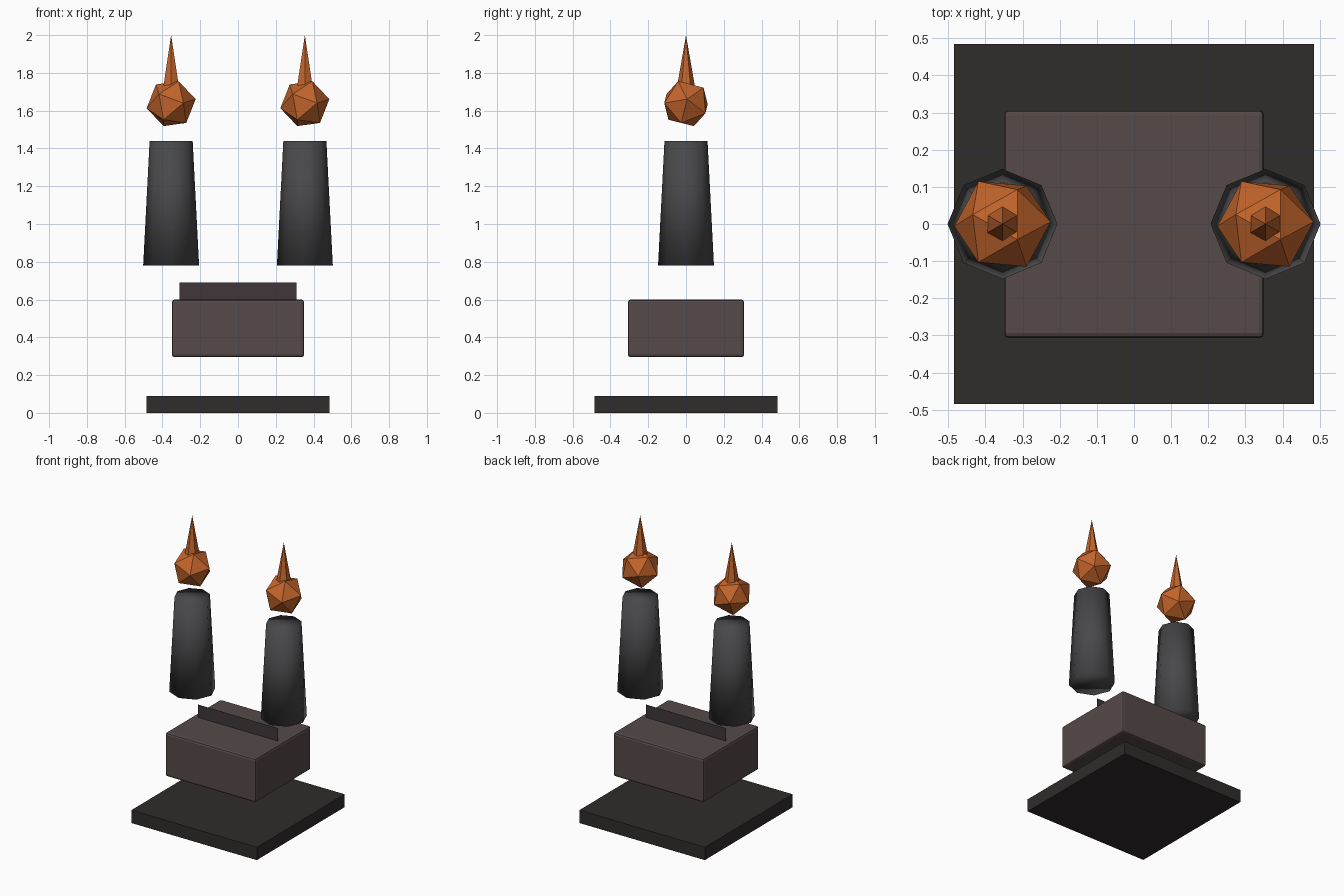
import bpy
import bmesh
from math import radians
from mathutils import Matrix

if "Cube" in bpy.data.objects:
    bpy.data.objects.remove(bpy.data.objects["Cube"])


def material(name, rgb):
    m = bpy.data.materials.new(name)
    m.diffuse_color = (*rgb, 1)
    m.use_nodes = True
    m.node_tree.nodes["Principled BSDF"].inputs["Base Color"].default_value = m.diffuse_color
    return m


def finish(name, bm, mat, loc):
    mesh = bpy.data.meshes.new(name)
    bm.to_mesh(mesh)
    bm.free()
    mesh.materials.append(mat)
    ob = bpy.data.objects.new(name, mesh)
    ob.location = loc
    bpy.context.collection.objects.link(ob)
    return ob


def box(name, size, loc, mat):
    bm = bmesh.new()
    bmesh.ops.create_cube(bm, size=1)
    bmesh.ops.scale(bm, vec=size, verts=bm.verts)
    return finish(name, bm, mat, loc)


def cone(name, sides, r1, r2, z0, z1, x, mat):
    bm = bmesh.new()
    bmesh.ops.create_cone(bm, cap_ends=True, segments=sides,
                          radius1=r1, radius2=r2, depth=z1 - z0)
    return finish(name, bm, mat, (x, 0, (z0 + z1) / 2))


dark = material("dark_stone", (0.03, 0.025, 0.025))
stone = material("body_stone", (0.09, 0.068, 0.065))
panel = material("panel", (0.05, 0.037, 0.04))
iron = material("iron", (0.065, 0.063, 0.067))
orange = material("flame_orange", (0.55, 0.13, 0.025))

# Floating base slab and bevelled body block
box("base_slab", (0.97, 0.97, 0.09), (0, 0, 0.045), dark)
body = box("body_block", (0.70, 0.615, 0.305), (0, 0, 0.4475), stone)
bev = body.modifiers.new("bevel", "BEVEL")
bev.width = 0.014
bev.segments = 2

# Thin upright panel on top of the body (single sheet)
bm = bmesh.new()
bmesh.ops.create_grid(bm, x_segments=1, y_segments=1, size=0.5)
bmesh.ops.scale(bm, vec=(0.62, 0.09, 1), verts=bm.verts)
bmesh.ops.rotate(bm, matrix=Matrix.Rotation(radians(90), 3, 'X'), verts=bm.verts)
finish("top_panel", bm, panel, (0, 0, 0.645))

for side, x in (("left", -0.354), ("right", 0.354)):
    # Tapered eight-sided pillar, smooth shaded
    pillar = cone(side + "_pillar", 8, 0.148, 0.114, 0.78, 1.44, x, iron)
    for p in pillar.data.polygons:
        p.use_smooth = True
    # Faceted ember, tilted
    bm = bmesh.new()
    bmesh.ops.create_icosphere(bm, subdivisions=1, radius=0.132)
    tilt = Matrix.Rotation(radians(-14), 3, 'X') @ Matrix.Rotation(radians(79.2), 3, 'Y')
    bmesh.ops.rotate(bm, matrix=tilt, verts=bm.verts)
    finish(side + "_ember", bm, orange, (x, 0, 1.637))
    # Six-sided flame spike
    cone(side + "_flame_spike", 6, 0.047, 0, 1.73, 2.0, x, orange)
